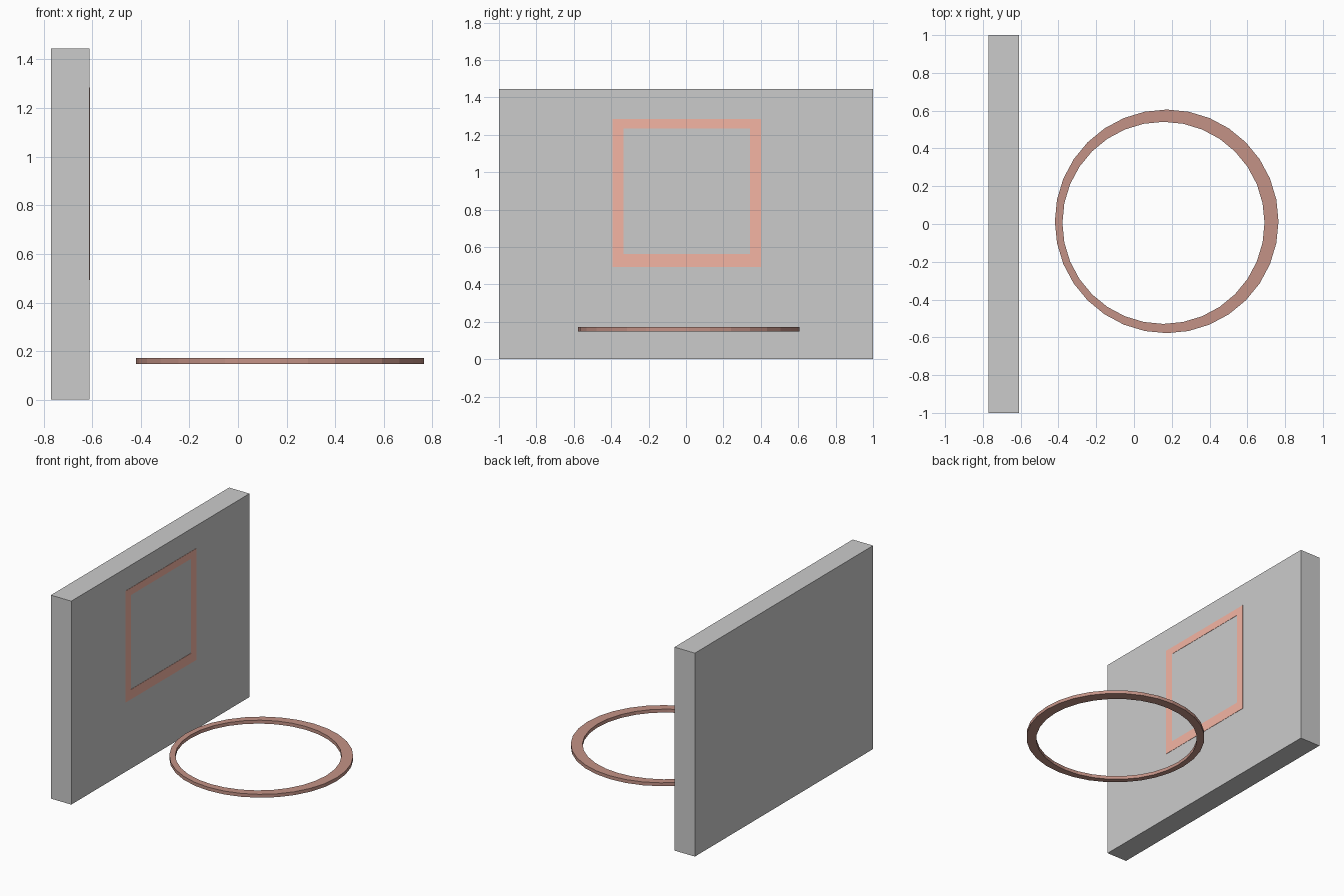
import bpy, math

if "Cube" in bpy.data.objects:
    bpy.data.objects.remove(bpy.data.objects["Cube"])


def make_object(name, verts, faces, color=None):
    mesh = bpy.data.meshes.new(name)
    mesh.from_pydata(verts, [], faces)
    obj = bpy.data.objects.new(name, mesh)
    bpy.context.collection.objects.link(obj)
    if color:
        mat = bpy.data.materials.new(name + "_paint")
        mat.diffuse_color = (*color, 1)
        mat.use_nodes = True
        mat.node_tree.nodes["Principled BSDF"].inputs["Base Color"].default_value = mat.diffuse_color
        mesh.materials.append(mat)
    return obj


def frame(name, outer, inner, color):
    """Closed band between two matching loops; each loop is (low side, high side)."""
    n = len(outer[0])
    verts = outer[0] + outer[1] + inner[0] + inner[1]
    faces = []
    for i in range(n):
        j = (i + 1) % n
        faces += [(i, j, n + j, n + i),
                  (n + i, n + j, 3 * n + j, 3 * n + i),
                  (3 * n + i, 3 * n + j, 2 * n + j, 2 * n + i),
                  (2 * n + i, 2 * n + j, j, i)]
    return make_object(name, verts, faces, color)


def circle(cx, cy, r, z, n=32):
    return [(cx + r * math.cos(2 * math.pi * i / n),
             cy + r * math.sin(2 * math.pi * i / n), z) for i in range(n)]


def rect(x, y0, y1, z0, z1):
    return [(x, y0, z0), (x, y1, z0), (x, y1, z1), (x, y0, z1)]


# Backboard slab
bpy.ops.mesh.primitive_cube_add(size=1, location=(-0.69, 0, 0.7225))
board = bpy.context.object
board.name = "backboard"
board.scale = (0.16, 2, 1.445)
bpy.ops.object.transform_apply(location=False, rotation=False, scale=True)

# Target square painted on the board face
frame("target_square",
      [rect(x, -0.393, 0.4, 0.493, 1.285) for x in (-0.615, -0.608)],
      [rect(x, -0.333, 0.341, 0.563, 1.234) for x in (-0.615, -0.608)],
      (0.91, 0.46, 0.37))

# Hoop: 32-sided, hole slightly off-centre so the far side is thicker
frame("hoop_rim",
      [circle(0.173, 0.014, 0.592, z) for z in (0.147, 0.171)],
      [circle(0.156, 0.006, 0.535, z) for z in (0.147, 0.171)],
      (0.55, 0.29, 0.24))
